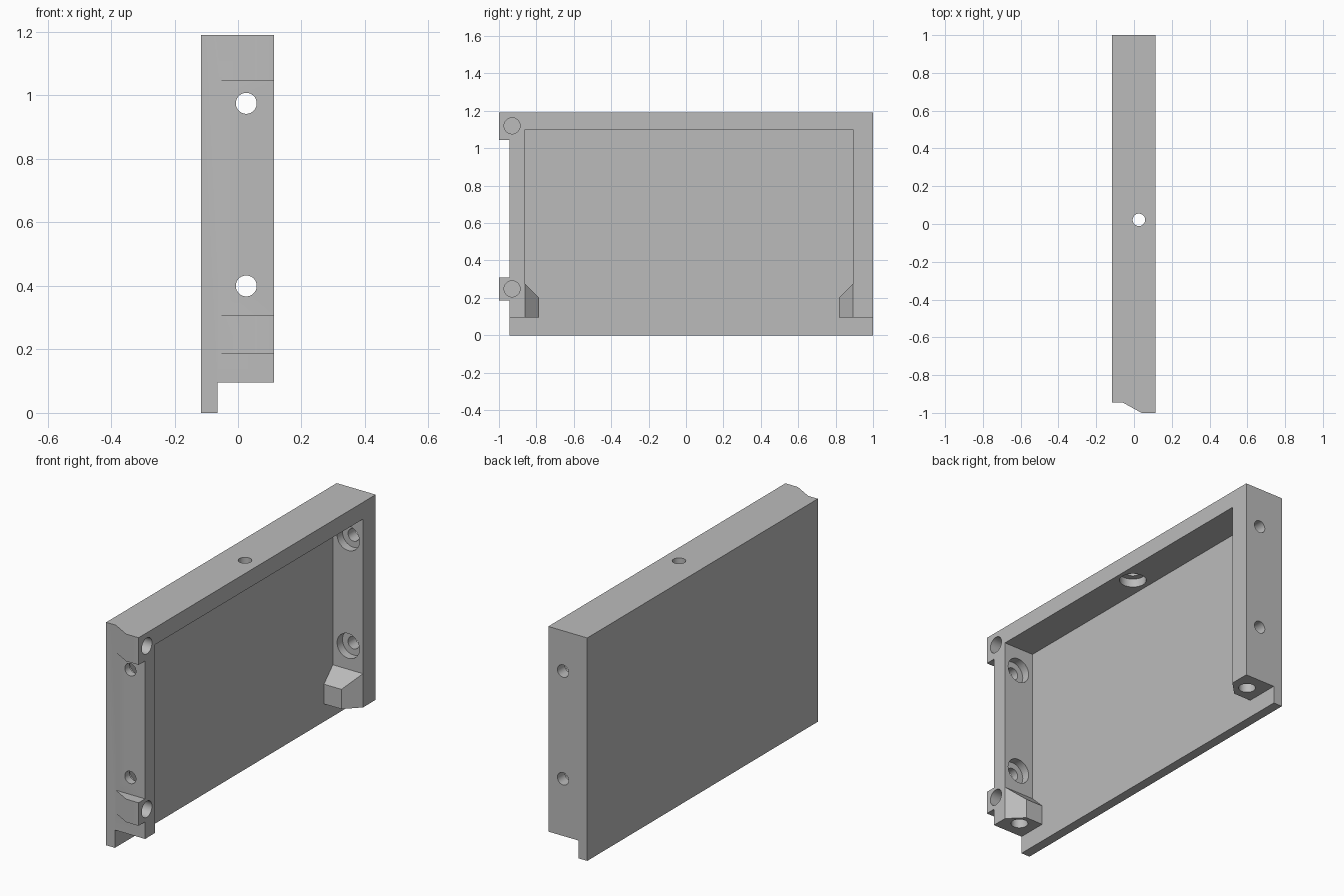
import bpy
import bmesh
from mathutils import Matrix, Vector

if "Cube" in bpy.data.objects:
    bpy.data.objects.remove(bpy.data.objects["Cube"], do_unlink=True)

# One plain grey for the whole part
GREY = (0.5, 0.5, 0.5, 1)
grey = bpy.data.materials.new("plain grey")
grey.use_nodes = True
grey.diffuse_color = GREY
grey.node_tree.nodes["Principled BSDF"].inputs["Base Color"].default_value = GREY

# Main dimensions
BACK, FLOOR, OPEN = -0.117, -0.065, 0.113     # x: back, recess floor, open side
FRONT, REAR = -0.945, 1.0                     # y: ends of the panel
WALL_F, WALL_R = -0.86, 0.893                 # y: inner wall faces
TOP, CEIL, LIP = 1.19, 1.10, 0.095            # z: top, recess ceiling, lip height
HOLE_X = 0.026


def finish(name, bm):
    bmesh.ops.recalc_face_normals(bm, faces=bm.faces)
    mesh = bpy.data.meshes.new(name)
    bm.to_mesh(mesh)
    bm.free()
    mesh.materials.append(grey)
    obj = bpy.data.objects.new(name, mesh)
    bpy.context.collection.objects.link(obj)
    return obj


def prism(name, profile, axis, lo, hi):
    """Extrude a yz profile along x, or an xy profile along z."""
    bm = bmesh.new()
    place = (lambda a, b: (lo, a, b)) if axis == "X" else (lambda a, b: (a, b, lo))
    face = bm.faces.new([bm.verts.new(place(a, b)) for a, b in profile])
    moved = bmesh.ops.extrude_face_region(bm, geom=[face])["geom"]
    step = Vector((hi - lo, 0, 0)) if axis == "X" else Vector((0, 0, hi - lo))
    bmesh.ops.translate(bm, vec=step, verts=[v for v in moved if isinstance(v, bmesh.types.BMVert)])
    return finish(name, bm)


def hull(name, points):
    bm = bmesh.new()
    for p in points:
        bm.verts.new(p)
    bmesh.ops.convex_hull(bm, input=bm.verts)
    bmesh.ops.dissolve_limit(bm, angle_limit=0.01, verts=bm.verts, edges=bm.edges)
    return finish(name, bm)


def rod(axis, radius, start, end):
    """Round cutter between two points on one axis."""
    start, end = Vector(start), Vector(end)
    turn = {"X": Matrix.Rotation(1.5707963, 4, "Y"),
            "Y": Matrix.Rotation(1.5707963, 4, "X"), "Z": Matrix()}[axis]
    bm = bmesh.new()
    bmesh.ops.create_cone(bm, cap_ends=True, segments=40, radius1=radius, radius2=radius,
                          depth=(end - start).length,
                          matrix=Matrix.Translation((start + end) / 2) @ turn)
    return finish("hole_cutter", bm)


def combine(body, tool, operation):
    mod = body.modifiers.new(operation, "BOOLEAN")
    mod.operation, mod.solver, mod.object = operation, "EXACT", tool
    bpy.context.view_layer.objects.active = body
    bpy.ops.object.modifier_apply(modifier=mod.name)
    bpy.data.objects.remove(tool, do_unlink=True)


# Panel block with the recess cut out, open on one side and at the bottom
panel = prism("cover_panel", [(FRONT, 0), (REAR, 0), (REAR, TOP), (FRONT, TOP)], "X", BACK, OPEN)
recess = [(-1.2, -0.1), (1.2, -0.1), (1.2, LIP), (WALL_R, LIP), (WALL_R, CEIL),
          (WALL_F, CEIL), (WALL_F, LIP), (-1.2, LIP)]
combine(panel, prism("recess_cutter", recess, "X", FLOOR, 0.3), "DIFFERENCE")

# Hinge tabs on the front edge
tab = [(-0.06, FRONT), (0.04, -1), (OPEN, -1), (OPEN, -0.9), (-0.06, -0.9)]
for low, high in ((0.186, 0.309), (1.045, TOP)):
    combine(panel, prism("hinge_tab", tab, "Z", low, high), "UNION")

# Chamfered screw posts in the lower corners
for wall, inward in ((WALL_F, 1), (WALL_R, -1)):
    size = 0.075
    corners = [(x, wall - inward * 0.03, z) for x in (-0.09, OPEN) for z in (LIP, 0.275)]
    corners += [(x, wall, z) for x in (-0.09, OPEN) for z in (LIP, 0.275)]
    corners += [(x, wall + inward * size, z) for x in (-0.09, OPEN - size) for z in (LIP, 0.275 - size)]
    combine(panel, hull("screw_post", corners), "UNION")

# Holes: through the end walls with counterbores inside
cutters = []
for z in (0.4, 0.975):
    cutters.append(rod("Y", 0.033, (HOLE_X, -1.2, z), (HOLE_X, 1.2, z)))
    cutters.append(rod("Y", 0.066, (HOLE_X, WALL_F - 0.045, z), (HOLE_X, WALL_F + 0.03, z)))
    cutters.append(rod("Y", 0.066, (HOLE_X, WALL_R - 0.03, z), (HOLE_X, WALL_R + 0.045, z)))
# Top hole, counterbored from below
cutters.append(rod("Z", 0.033, (HOLE_X, 0.022, 1), (HOLE_X, 0.022, 1.3)))
cutters.append(rod("Z", 0.066, (HOLE_X, 0.022, 1.05), (HOLE_X, 0.022, CEIL + 0.045)))
# Blind pin holes in the tabs
for z in (0.248, 1.12):
    cutters.append(rod("X", 0.043, (OPEN - 0.08, -0.93, z), (OPEN + 0.1, -0.93, z)))
# Blind holes under the posts
for y in (-0.852, 0.902):
    cutters.append(rod("Z", 0.042, (HOLE_X, y, 0), (HOLE_X, y, LIP + 0.1)))
for cutter in cutters:
    combine(panel, cutter, "DIFFERENCE")

# Keep flat faces crisp and hole walls smooth
bpy.ops.object.select_all(action="DESELECT")
panel.select_set(True)
bpy.context.view_layer.objects.active = panel
bpy.ops.object.shade_smooth_by_angle()
